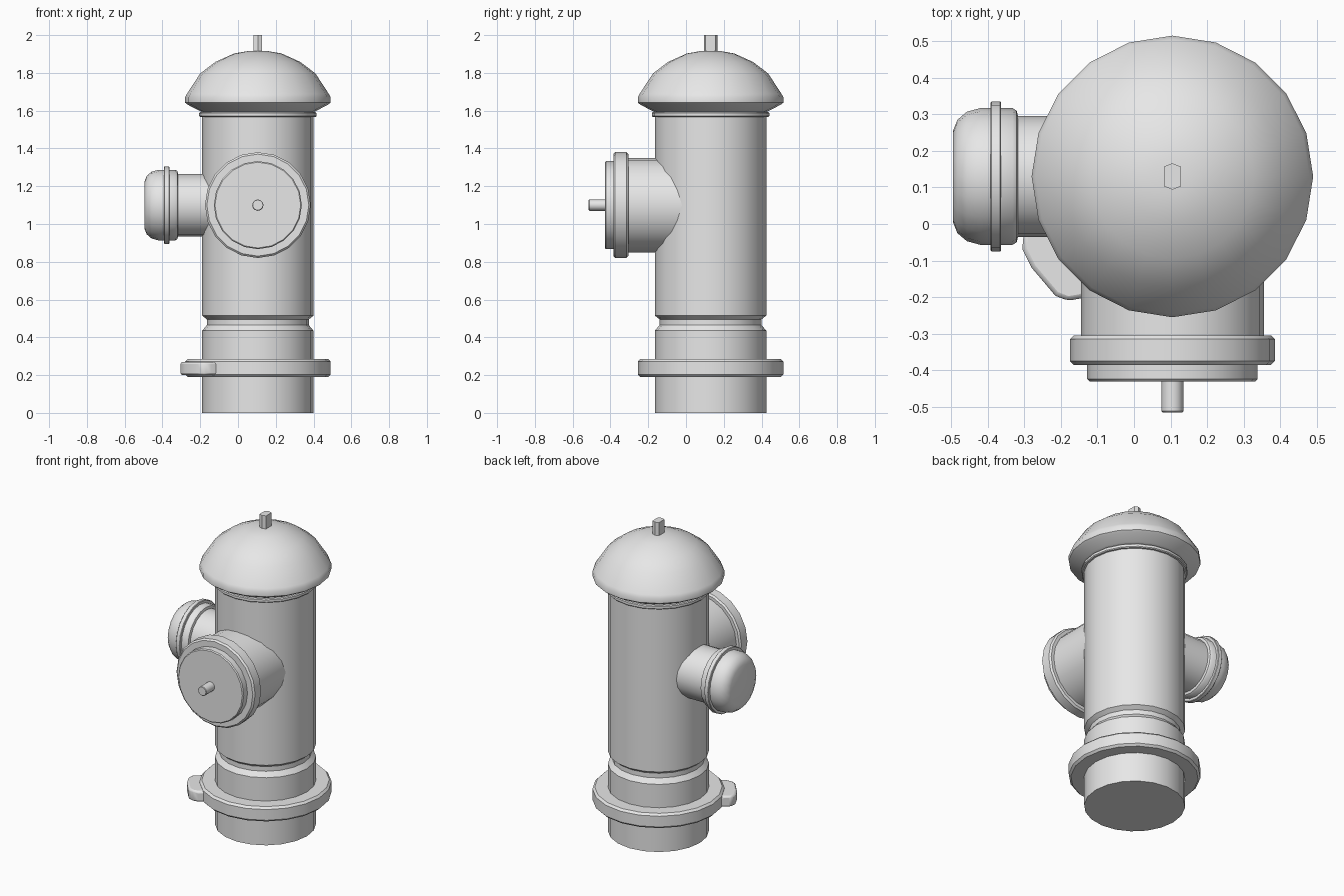
import bpy, bmesh, math
from mathutils import Matrix, Vector

cube = bpy.data.objects.get("Cube")
if cube:
    bpy.data.objects.remove(cube, do_unlink=True)

CX, CY, NOZZLE_Z = 0.105, 0.13, 1.1
SIDES = 20

grey = bpy.data.materials.new("cast_grey")
grey.use_nodes = True
grey.diffuse_color = (0.8, 0.8, 0.8, 1)
grey.node_tree.nodes["Principled BSDF"].inputs["Base Color"].default_value = (0.8, 0.8, 0.8, 1)

UPRIGHT = Matrix.Translation((CX, CY, 0))
HUB = Matrix.Translation((CX, CY, NOZZLE_Z))
FORWARD = HUB @ Matrix.Rotation(math.radians(90), 4, "X")
SIDEWAYS = HUB @ Matrix.Rotation(math.radians(-90), 4, "Y")


def finish(name, bm, matrix, bevel=0):
    """Turn a bmesh into a shaded object with the shared material."""
    bmesh.ops.recalc_face_normals(bm, faces=bm.faces)
    mesh = bpy.data.meshes.new(name)
    bm.to_mesh(mesh)
    bm.free()
    mesh.transform(matrix)
    mesh.materials.append(grey)
    obj = bpy.data.objects.new(name, mesh)
    bpy.context.collection.objects.link(obj)
    if bevel:
        mod = obj.modifiers.new("soft_edges", "BEVEL")
        mod.width, mod.segments = bevel, 2
        mod.limit_method = "ANGLE"
    bpy.ops.object.select_all(action="DESELECT")
    obj.select_set(True)
    bpy.context.view_layer.objects.active = obj
    bpy.ops.object.shade_smooth_by_angle(angle=math.radians(36))
    return obj


def lathe(name, profile, matrix=UPRIGHT, sides=SIDES):
    """Spin (radius, height) points around local z and cap both ends."""
    bm = bmesh.new()
    angles = [math.tau * i / sides for i in range(sides)]
    rings = [[bm.verts.new((r * math.cos(a), r * math.sin(a), h)) for a in angles]
             for r, h in profile]
    for low, high in zip(rings, rings[1:]):
        for i in range(sides):
            j = (i + 1) % sides
            bm.faces.new((low[i], low[j], high[j], high[i]))
    bm.faces.new(rings[0])
    bm.faces.new(rings[-1])
    return finish(name, bm, matrix)


def disc(name, radius, low, high, matrix=UPRIGHT, edge=0.01, sides=SIDES):
    """Cylinder with chamfered rims."""
    return lathe(name, [(radius - edge, low), (radius, low + edge),
                        (radius, high - edge), (radius - edge, high)], matrix, sides)


def prism(name, outline, low, high, matrix, bevel=0):
    """Extrude a flat outline along local z."""
    bm = bmesh.new()
    face = bm.faces.new([bm.verts.new((x, y, low)) for x, y in outline])
    top = bmesh.ops.extrude_face_region(bm, geom=[face])["geom"]
    bmesh.ops.translate(bm, vec=Vector((0, 0, high - low)),
                        verts=[v for v in top if isinstance(v, bmesh.types.BMVert)])
    return finish(name, bm, matrix, bevel)


# Barrel with a neck groove, base flange and collar
lathe("barrel", [(0.295, 0), (0.295, 0.435), (0.27, 0.465), (0.27, 0.495),
                 (0.295, 0.515), (0.295, 1.61)])
disc("base_flange", 0.385, 0.19, 0.285, edge=0.013)
disc("collar", 0.311, 1.567, 1.592, edge=0.005)

# Domed bonnet and its operating nut
lathe("bonnet", [(0.295, 1.592), (0.315, 1.602), (0.372, 1.632), (0.385, 1.642),
                 (0.385, 1.672), (0.375, 1.69), (0.305, 1.797), (0.225, 1.858),
                 (0.125, 1.903), (0.05, 1.916)])
prism("operating_nut", [(0, -0.036), (0.023, -0.027), (0.023, 0.027), (0, 0.036),
                        (-0.023, 0.027), (-0.023, -0.027)], 1.89, 2.0, UPRIGHT)

# Large front outlet
lathe("front_outlet", [(0.25, 0.05), (0.25, 0.45)], FORWARD)
disc("front_outlet_flange", 0.28, 0.435, 0.515, FORWARD)
disc("front_outlet_cap", 0.233, 0.5, 0.56, FORWARD, edge=0.006)
disc("front_outlet_stem", 0.03, 0.55, 0.645, FORWARD, edge=0.003, sides=12)

# Small side outlet with a rounded cap
lathe("side_outlet", [(0.165, 0.1), (0.165, 0.44)], SIDEWAYS)
lathe("side_outlet_cap", [(0.165, 0.422), (0.18, 0.426), (0.187, 0.437), (0.187, 0.525),
                          (0.177, 0.562), (0.155, 0.588), (0.125, 0.6)], SIDEWAYS)
disc("side_outlet_ring", 0.205, 0.468, 0.497, SIDEWAYS, edge=0.003)

# Lug on the base flange
lug_turn = Matrix.Rotation(math.radians(128), 4, "Z")
prism("flange_lug", [(-0.11, 0.3), (-0.11, 0.40), (-0.092, 0.434), (-0.06, 0.453),
                     (0.04, 0.457), (0.095, 0.446), (0.125, 0.42), (0.125, 0.3)],
      0.2, 0.27, UPRIGHT @ lug_turn, bevel=0.012)
